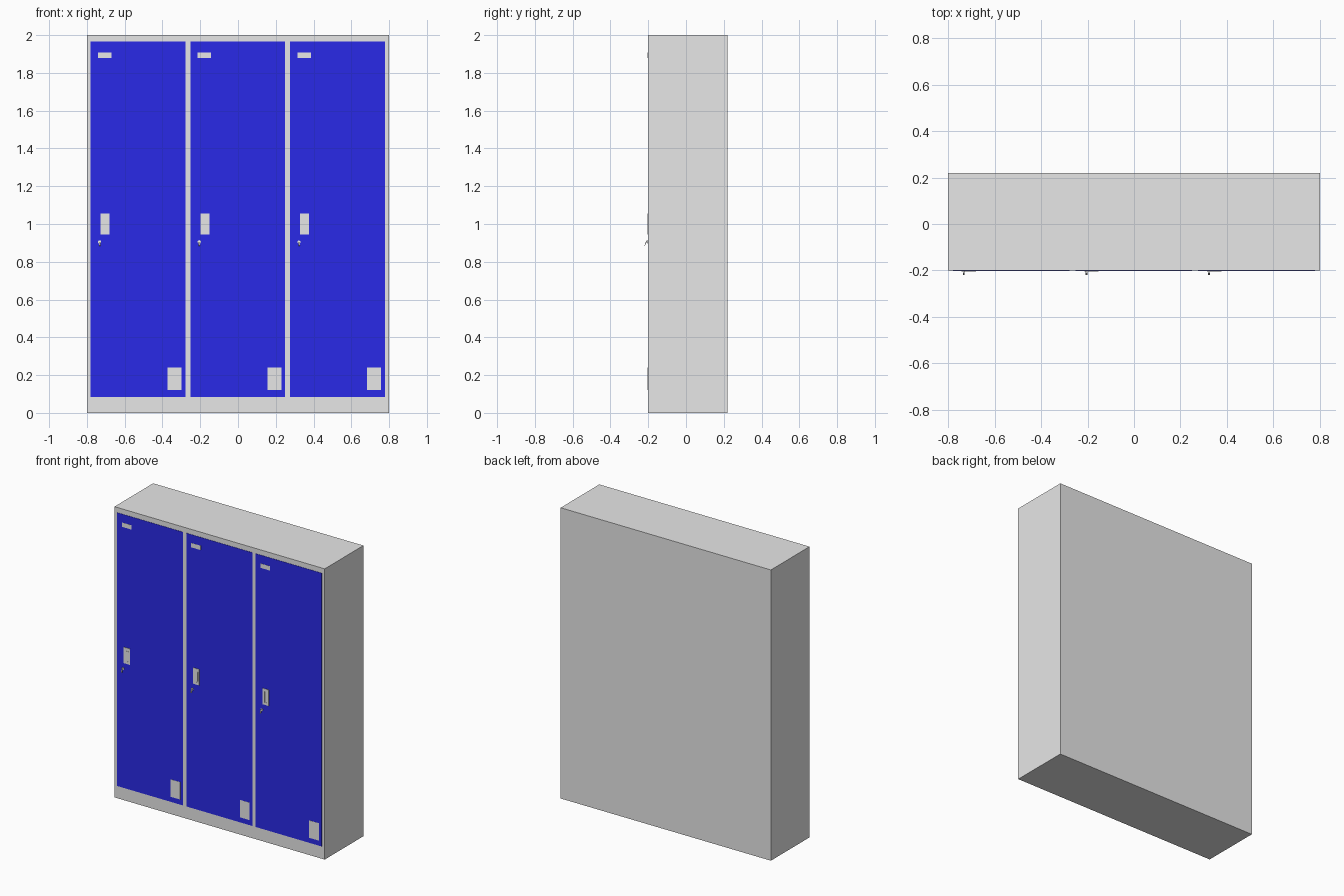
import bpy
import math
from mathutils import Vector

default = bpy.data.objects.get("Cube")
if default:
    bpy.data.objects.remove(default, do_unlink=True)


def material(name, rgb):
    m = bpy.data.materials.new(name)
    m.use_nodes = True
    m.diffuse_color = (*rgb, 1)
    m.node_tree.nodes["Principled BSDF"].inputs["Base Color"].default_value = (*rgb, 1)
    return m


GREY = material("painted grey", (0.8, 0.8, 0.8))
BLUE = material("door blue", (0.027, 0.027, 0.94))
FRONT = -0.2      # front plane of the cabinet
SKIN = 0.002      # door thickness beyond the front plane


def box(name, x, y, z, mat):
    """Box from (min, max) pairs on each axis."""
    lo, hi = Vector((x[0], y[0], z[0])), Vector((x[1], y[1], z[1]))
    bpy.ops.mesh.primitive_cube_add(size=1, location=(lo + hi) / 2)
    ob = bpy.context.object
    ob.name = name
    ob.scale = hi - lo
    bpy.ops.object.transform_apply(location=False, rotation=False, scale=True)
    ob.data.materials.append(mat)
    return ob


def rod(name, x, z, radius, y):
    """Cylinder along y."""
    bpy.ops.mesh.primitive_cylinder_add(
        vertices=16, radius=radius, depth=y[1] - y[0],
        location=(x, sum(y) / 2, z), rotation=(math.pi / 2, 0, 0))
    ob = bpy.context.object
    ob.name = name
    ob.data.materials.append(GREY)
    bpy.ops.object.shade_smooth_by_angle()
    return ob


# Cabinet shell and back panel
box("cabinet_body", (-0.8, 0.8), (FRONT, 0.21), (0, 2), GREY)
box("back_panel", (-0.8, 0.8), (0.21, 0.22), (0, 2), GREY)

# Three doors, each with the same fittings
face = FRONT - SKIN
for side, x in (("right", -0.78), ("middle", -0.252), ("left", 0.276)):
    box(side + "_door", (x, x + 0.502), (face, FRONT + 0.005), (0.085, 1.965), BLUE)

    def plate(part, x0, x1, z0, z1, thick=0.001):
        return box(f"{side}_{part}", (x + x0, x + x1),
                   (face - thick, face + 0.001), (z0, z1), GREY)

    plate("name_plate", 0.038, 0.11, 1.878, 1.908)
    plate("lower_plate", 0.408, 0.482, 0.12, 0.24)

    # Handle plate with a shallow recess for the pull
    handle = plate("handle_plate", 0.053, 0.1, 0.945, 1.055, 0.003)
    cutter = box(side + "_handle_cutter", (x + 0.071, x + 0.092),
                 (face - 0.01, face - 0.001), (0.962, 1.038), GREY)
    cutter.hide_render = True
    cutter.hide_set(True)
    cut = handle.modifiers.new("recess", "BOOLEAN")
    cut.operation = "DIFFERENCE"
    cut.object = cutter
    cut.solver = "EXACT"
    bpy.context.view_layer.objects.active = handle
    bpy.ops.object.modifier_apply(modifier=cut.name)
    bpy.data.objects.remove(cutter, do_unlink=True)
    plate("handle_pull", 0.075, 0.088, 0.968, 1.032, 0.002)

    # Lock barrel with a key hanging from it
    kx, kz = x + 0.047, 0.905
    rod(side + "_lock", kx, kz, 0.009, (face - 0.003, face))
    rod(side + "_key_stem", kx, kz, 0.003, (face - 0.01, face))
    bow = box(side + "_key_bow", (kx - 0.004, kx + 0.004),
              (-0.215, -0.212), (0.884, 0.913), GREY)
    bow.rotation_euler.x = math.radians(-20)
